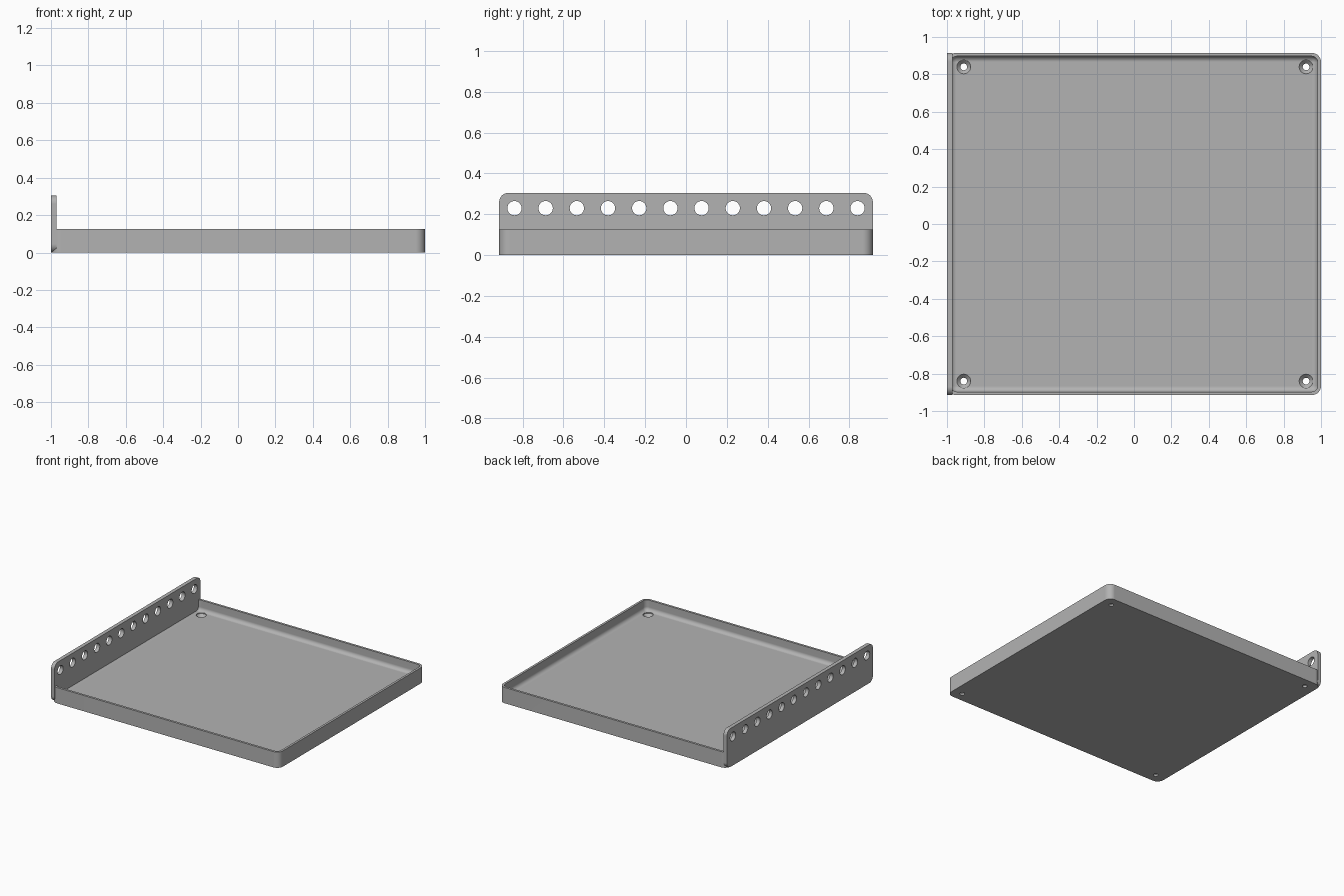
import bpy, bmesh, math
from mathutils import Matrix

cube = bpy.data.objects.get("Cube")
if cube:
    bpy.data.objects.remove(cube, do_unlink=True)

grey = bpy.data.materials.new("plain grey")
grey.use_nodes = True
colour = (0.45, 0.45, 0.45, 1)
grey.diffuse_color = colour
grey.node_tree.nodes["Principled BSDF"].inputs["Base Color"].default_value = colour

# Overall sizes
LEFT, RIGHT, DEPTH = -0.998, 1.0, 0.915
RIM, FLOOR, WALL, CORNER, FILLET = 0.125, 0.04, 0.018, 0.05, 0.03
PLATE_TOP, PLATE_THICK = 0.305, 0.03


def outline(a0, a1, b0, b1, r, steps=8):
    """Rounded rectangle as a list of 2D points."""
    pts = []
    corners = [(a1 - r, b1 - r), (a0 + r, b1 - r), (a0 + r, b0 + r), (a1 - r, b0 + r)]
    for q, (a, b) in enumerate(corners):
        for i in range(steps + 1):
            t = (q + i / steps) * math.pi / 2
            pts.append((a + r * math.cos(t), b + r * math.sin(t)))
    return pts


def loft(bm, rings):
    """Skin a stack of equal rings and cap both ends."""
    loops = [[bm.verts.new(p) for p in ring] for ring in rings]
    for low, high in zip(loops, loops[1:]):
        for i in range(len(low)):
            j = (i + 1) % len(low)
            bm.faces.new((low[i], low[j], high[j], high[i]))
    bm.faces.new(loops[0][::-1])
    bm.faces.new(loops[-1])


def finish(name, bm):
    bmesh.ops.recalc_face_normals(bm, faces=bm.faces)
    mesh = bpy.data.meshes.new(name)
    bm.to_mesh(mesh)
    bm.free()
    mesh.materials.append(grey)
    obj = bpy.data.objects.new(name, mesh)
    bpy.context.collection.objects.link(obj)
    return obj


def drill(obj, cutter):
    """Subtract the cutter, remove it, then shade the part."""
    mod = obj.modifiers.new("holes", 'BOOLEAN')
    mod.operation, mod.solver, mod.object = 'DIFFERENCE', 'EXACT', cutter
    bpy.ops.object.select_all(action='DESELECT')
    bpy.context.view_layer.objects.active = obj
    obj.select_set(True)
    bpy.ops.object.modifier_apply(modifier=mod.name)
    bpy.data.objects.remove(cutter, do_unlink=True)
    bpy.ops.object.shade_smooth_by_angle(angle=math.radians(30))
    normals = obj.modifiers.new("clean shading", 'WEIGHTED_NORMAL')
    normals.keep_sharp = True


# Tray: outer wall, rim, inner wall, rounded inner edge, floor
def tray_ring(inset, z):
    return [(x, y, z) for x, y in outline(LEFT + inset, RIGHT - inset, -DEPTH + inset,
                                          DEPTH - inset, CORNER - inset)]


rings = [tray_ring(0, 0), tray_ring(0, RIM), tray_ring(WALL, RIM)]
for i in range(7):
    t = i / 6 * math.pi / 2
    rings.append(tray_ring(WALL + FILLET * (1 - math.cos(t)),
                           FLOOR + FILLET * (1 - math.sin(t))))
bm = bmesh.new()
loft(bm, rings)
tray = finish("tray", bm)

# Countersunk screw holes in the tray corners
bm = bmesh.new()
for x in (-0.91, 0.92):
    for y in (-0.84, 0.84):
        profile = [(0.018, -0.02), (0.018, 0.015), (0.037, 0.034), (0.037, 0.09)]
        loft(bm, [[(x + r * math.cos(k * math.pi / 16), y + r * math.sin(k * math.pi / 16), z)
                   for k in range(32)] for r, z in profile])
drill(tray, finish("screw_hole_cutter", bm))

# Upright side plate with rounded corners
bm = bmesh.new()
shape = outline(-DEPTH, DEPTH, 0, PLATE_TOP, 0.045)
loft(bm, [[(x, y, z) for y, z in shape] for x in (-1, -1 + PLATE_THICK)])
plate = finish("side_plate", bm)

# Row of round holes along the plate
bm = bmesh.new()
for i in range(12):
    place = Matrix.Translation((-1 + PLATE_THICK / 2, -0.84 + i * 1.68 / 11, 0.23))
    bmesh.ops.create_cone(bm, cap_ends=True, segments=32, radius1=0.035, radius2=0.035,
                          depth=0.1, matrix=place @ Matrix.Rotation(math.pi / 2, 4, 'Y'))
drill(plate, finish("plate_hole_cutter", bm))
